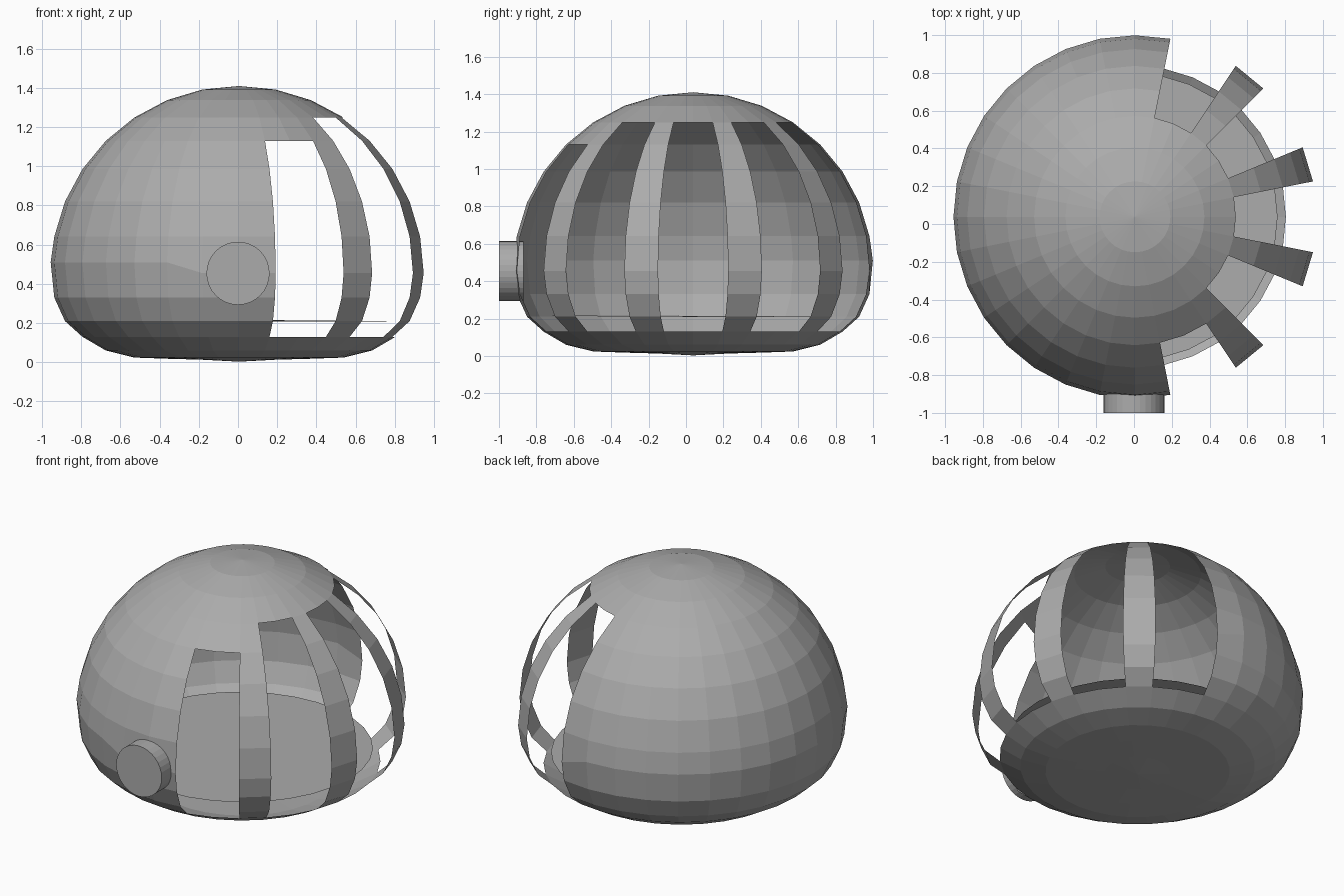
import bpy, bmesh
from math import cos, sin, radians

if "Cube" in bpy.data.objects:
    bpy.data.objects.remove(bpy.data.objects["Cube"])

CX, CY, CZ = 0.005, 0.038, 0.455   # dome centre
R, RZ, N = 0.961, 0.955, 32        # plan radius, height radius, segments
STEP = 360 / N

# Mid-grey finish
grey = bpy.data.materials.new("mid_grey")
grey.diffuse_color = (0.41, 0.41, 0.41, 1)
grey.use_nodes = True
grey.node_tree.nodes["Principled BSDF"].inputs["Base Color"].default_value = grey.diffuse_color


def finish(name, bm):
    me = bpy.data.meshes.new(name)
    bm.to_mesh(me)
    bm.free()
    me.materials.append(grey)
    ob = bpy.data.objects.new(name, me)
    bpy.context.collection.objects.link(ob)
    return ob


# Dome shell: round upper half, flattened underside (radius, height per ring)
rings = [(R * sin(radians(STEP * k)), CZ + RZ * cos(radians(STEP * k))) for k in range(1, 9)]
low_z = [0.33, 0.21, 0.13, 0.06, 0.024, 0.018, 0.013]
rings += [(R * sin(radians(STEP * (9 + i))), z) for i, z in enumerate(low_z)]

# Vent openings: first segment (two segments wide) -> first open ring band
vents = {-7: 3, -4: 2, -1: 2, 2: 2, 5: 2}
open_from = {(s + d) % N: top for s, top in vents.items() for d in (0, 1)}
OPEN_END = 10  # ring index of the lower sill

bm = bmesh.new()
grid = []
for k, (r, z) in enumerate(rings):
    row = []
    for s in range(N):
        a = radians(STEP * s)
        x, y = r * cos(a), r * sin(a)
        # the widest ring is a little higher on the closed side
        lift = 0.055 if k == 7 and (x < -0.3 or (y > 0 and x < 0.1)) else 0
        row.append(bm.verts.new((x + CX, y + CY, z + lift)))
    grid.append(row)
top = bm.verts.new((CX, CY, CZ + RZ))
bottom = bm.verts.new((CX, CY, 0.003))
for s in range(N):
    t = (s + 1) % N
    bm.faces.new((top, grid[0][s], grid[0][t]))
    bm.faces.new((bottom, grid[-1][t], grid[-1][s]))
    for k in range(len(rings) - 1):
        if s in open_from and open_from[s] <= k < OPEN_END:
            continue
        bm.faces.new((grid[k][s], grid[k + 1][s], grid[k + 1][t], grid[k][t]))
finish("vented_dome_shell", bm)

# Thin, very slightly tilted floor disc inside the shell
bm = bmesh.new()
bmesh.ops.create_circle(bm, cap_ends=True, segments=N, radius=0.76)
disc = finish("inner_floor_disc", bm)
disc.location = (0, CY, 0.212)
disc.rotation_euler = (radians(-0.25), radians(0.2), 0)

# Round knob on the front
bpy.ops.mesh.primitive_cylinder_add(vertices=32, radius=0.161, depth=0.13,
                                    location=(0, -0.935, 0.454),
                                    rotation=(radians(90), 0, 0))
knob = bpy.context.object
knob.name = "front_knob"
knob.data.materials.append(grey)
